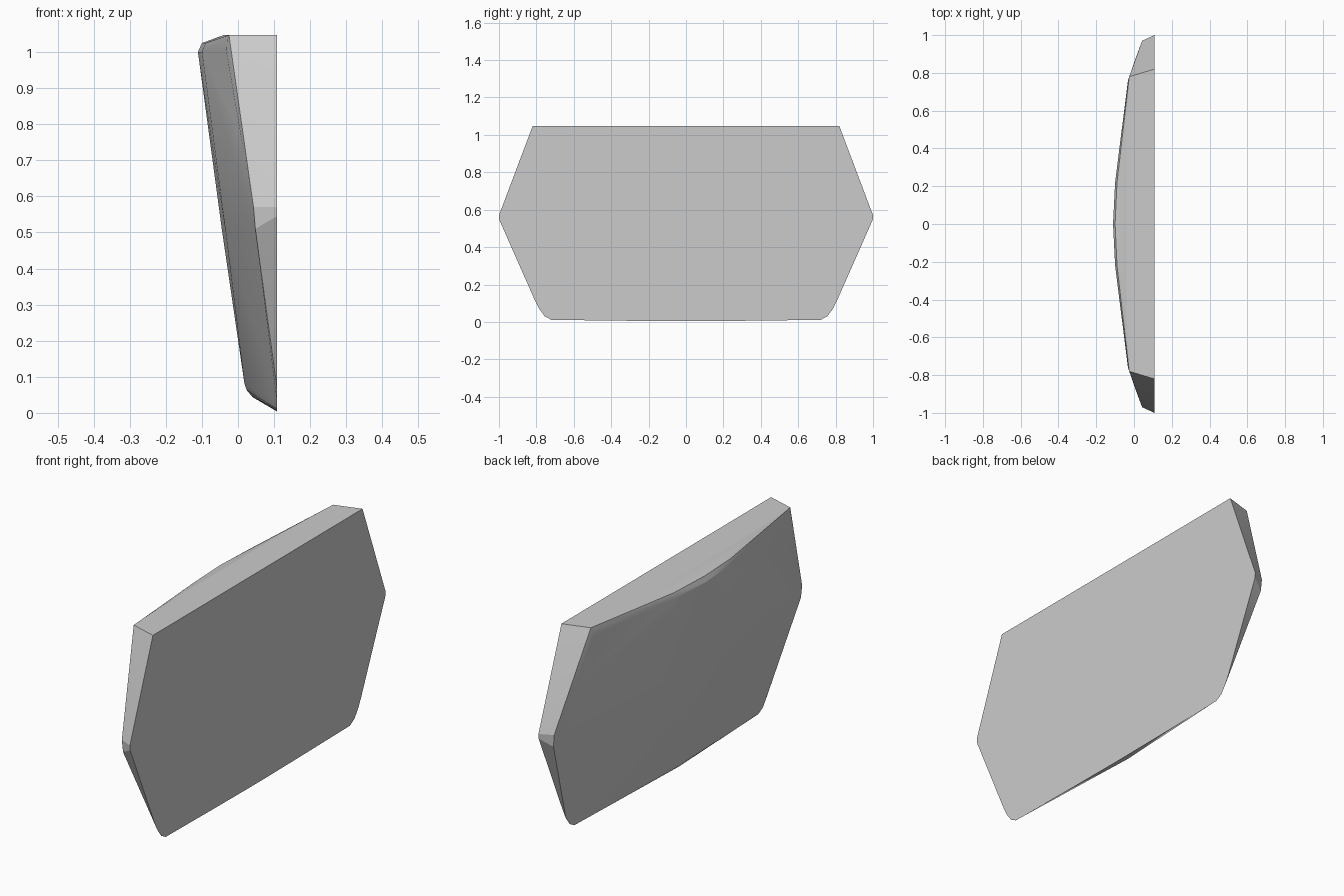
import bpy, bmesh, math

if "Cube" in bpy.data.objects:
    bpy.data.objects.remove(bpy.data.objects["Cube"])

# Half outline of the flat back (y, z)
BACK_X = 0.108
back = [(0.82, 1.047), (1.0, 0.57), (0.998, 0.545), (0.81, 0.12),
        (0.785, 0.07), (0.755, 0.03), (0.72, 0.011), (0.3, 0.006), (0.0, 0.004)]

# Half of the bulged, leaning outer face (x, y, z)
outer = [
    # flat top edge and its narrow bevel
    (-0.025, 0.78, 1.047), (-0.04, 0.0, 1.047), (-0.04, 0.5, 1.047),
    (-0.1, 0.0, 1.025), (-0.09, 0.22, 1.025), (-0.03, 0.765, 1.035),
    (-0.111, 0.0, 1.0), (-0.100, 0.22, 1.0), (-0.032, 0.76, 1.0),
    # side edge down to the widest corner
    (0.006, 0.87, 0.78), (0.043, 0.97, 0.57), (0.048, 0.968, 0.51),
    # middle and bottom of the bulge
    (-0.045, 0.0, 0.51), (-0.034, 0.25, 0.5),
    (0.018, 0.0, 0.08), (0.025, 0.0, 0.062), (0.04, 0.0, 0.044),
]

points = {(BACK_X, s * y, z) for y, z in back for s in (1, -1)}
points |= {(x, s * y, z) for x, y, z in outer for s in (1, -1)}

# Wrap the mirrored points in one faceted shell
bm = bmesh.new()
for p in sorted(points):
    bm.verts.new(p)
bmesh.ops.remove_doubles(bm, verts=bm.verts, dist=1e-4)
bmesh.ops.convex_hull(bm, input=bm.verts)
loose = [v for v in bm.verts if not v.link_faces]
bmesh.ops.delete(bm, geom=loose, context='VERTS')
bmesh.ops.dissolve_limit(bm, angle_limit=math.radians(0.3),
                         verts=bm.verts, edges=bm.edges)
bmesh.ops.recalc_face_normals(bm, faces=bm.faces)

mesh = bpy.data.meshes.new("curved_panel")
bm.to_mesh(mesh)
bm.free()
panel = bpy.data.objects.new("curved_panel", mesh)
bpy.context.collection.objects.link(panel)

# Soft shading on the bulge, crisp rim
bpy.context.view_layer.objects.active = panel
panel.select_set(True)
bpy.ops.object.shade_smooth_by_angle(angle=math.radians(20))
